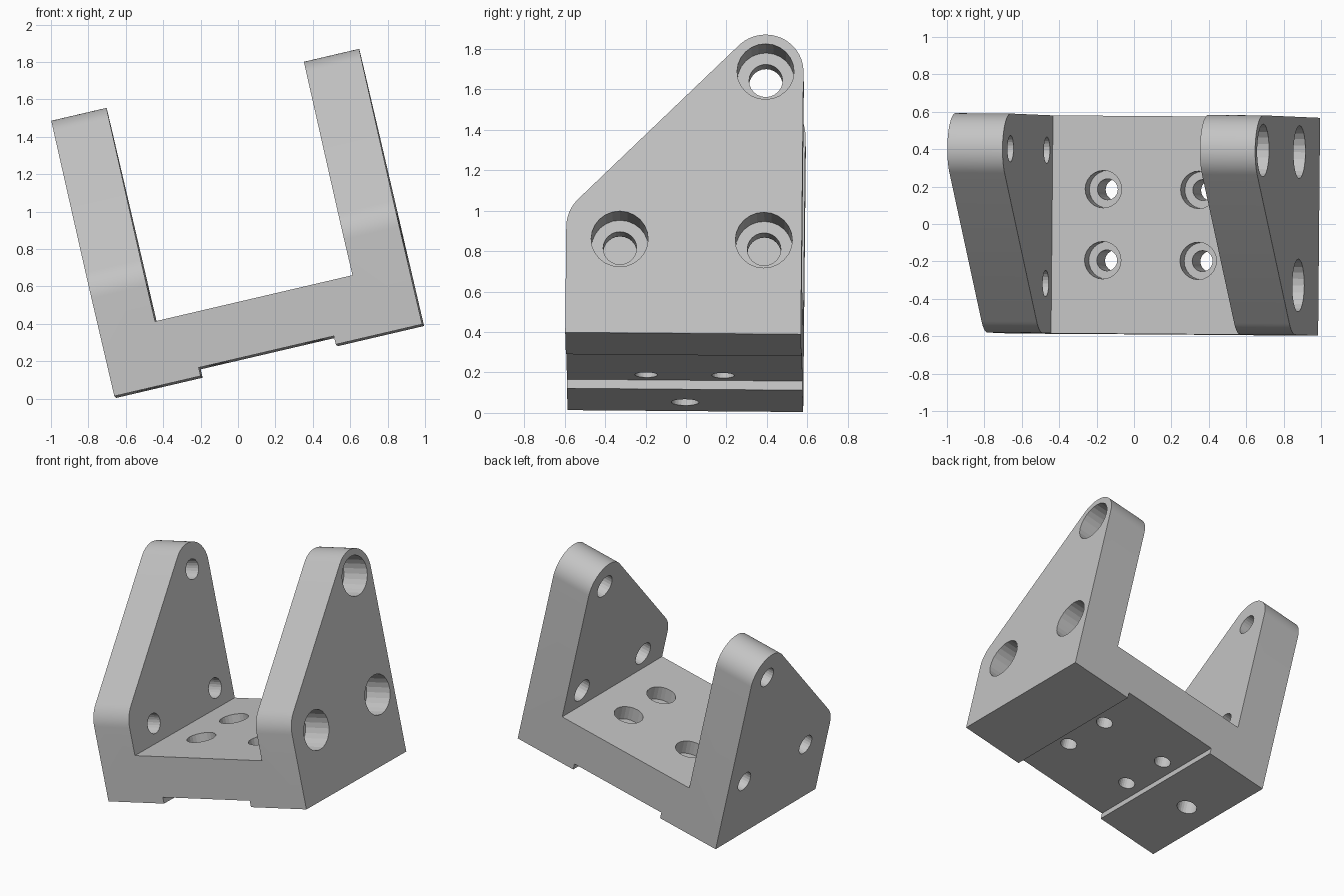
import bpy
import bmesh
from math import sin, cos, radians
from mathutils import Matrix, Vector

old = bpy.data.objects.get("Cube")
if old:
    bpy.data.objects.remove(old, do_unlink=True)

WIDTH, HALF_DEPTH, HEIGHT = 1.69, 0.5825, 1.52
WALL, FLOOR = 0.303, 0.34
PAD, GROOVE = 0.474, 0.046
X, Y, Z = Vector((1, 0, 0)), Vector((0, 1, 0)), Vector((0, 0, 1))


def add_object(name, bm):
    bmesh.ops.recalc_face_normals(bm, faces=bm.faces)
    mesh = bpy.data.meshes.new(name)
    bm.to_mesh(mesh)
    bm.free()
    obj = bpy.data.objects.new(name, mesh)
    bpy.context.scene.collection.objects.link(obj)
    return obj


def prism(name, points, sweep):
    """Extrude a closed outline along a vector."""
    bm = bmesh.new()
    face = bm.faces.new([bm.verts.new(p) for p in points])
    grown = bmesh.ops.extrude_face_region(bm, geom=[face])["geom"]
    bmesh.ops.translate(bm, vec=sweep, verts=[g for g in grown if isinstance(g, bmesh.types.BMVert)])
    return add_object(name, bm)


def arc(cx, cy, r, start, end, steps):
    angles = [radians(start + (end - start) * i / steps) for i in range(steps + 1)]
    return [(cx + r * cos(a), cy + r * sin(a)) for a in angles]


def combine(target, tool, operation):
    """Apply a boolean and discard the tool."""
    tool.hide_render = True
    mod = target.modifiers.new("cut", "BOOLEAN")
    mod.operation, mod.solver, mod.object = operation, "EXACT", tool
    bpy.context.view_layer.update()
    graph = bpy.context.evaluated_depsgraph_get()
    result = bpy.data.meshes.new_from_object(target.evaluated_get(graph))
    target.modifiers.clear()
    target.data = result
    bpy.data.objects.remove(tool, do_unlink=True)


def drill(target, start, end, radius):
    """Cut a round hole between two points."""
    start, end = Vector(start), Vector(end)
    axis = end - start
    turn = axis.to_track_quat("Z", "Y").to_matrix().to_4x4()
    bm = bmesh.new()
    bmesh.ops.create_cone(bm, cap_ends=True, segments=24, radius1=radius, radius2=radius,
                          depth=axis.length,
                          matrix=Matrix.Translation((start + end) / 2) @ turn)
    combine(target, add_object("drill", bm), "DIFFERENCE")


# U-shaped section with the shallow groove underneath
half = [(PAD, GROOVE), (PAD, 0), (0, 0), (0, HEIGHT + 0.2), (WALL, HEIGHT + 0.2), (WALL, FLOOR)]
section = half + [(WIDTH - x, z) for x, z in reversed(half)]
bracket = prism("bracket", [(x, -1, z) for x, z in section], Y * 2)

# Side outline: sloped front, rounded top and rounded shoulder
top_r, shoulder_r = 0.1875, 0.2
pivot_y, pivot_z = HALF_DEPTH - top_r, HEIGHT - top_r
shoulder_y = shoulder_r - HALF_DEPTH
slope_rise = pivot_z - pivot_y + top_r * 2 ** 0.5
shoulder_z = slope_rise + shoulder_y - shoulder_r * 2 ** 0.5
outline = [(-HALF_DEPTH, -0.2), (HALF_DEPTH, -0.2)]
outline += arc(pivot_y, pivot_z, top_r, 0, 135, 24)
outline += arc(shoulder_y, shoulder_z, shoulder_r, 135, 180, 8)
side = prism("side_outline", [(-0.2, y, z) for y, z in outline], X * (WIDTH + 0.4))
combine(bracket, side, "INTERSECT")

# Wall holes: plain on one side, counterbored on the other
for y, z in ((pivot_y, pivot_z), (pivot_y, 0.477), (-0.318, 0.477)):
    drill(bracket, (-0.1, y, z), (0.5, y, z), 0.071)
    drill(bracket, (1.2, y, z), (1.8, y, z), 0.083)
    drill(bracket, (WIDTH - 0.2, y, z), (1.8, y, z), 0.141)

# Counterbored floor holes
for x in (WIDTH / 2 - 0.262, WIDTH / 2 + 0.262):
    for y in (-0.19, 0.19):
        drill(bracket, (x, y, -0.1), (x, y, 0.5), 0.056)
        drill(bracket, (x, y, FLOOR - 0.1), (x, y, 0.5), 0.1)

# Blind hole under one pad
drill(bracket, (0.19, 0, -0.1), (0.19, 0, 0.35), 0.068)

# Tilted resting pose
u = Vector((0.974, -0.007, 0.2275)).normalized()
w = u.cross(Vector((0.009, 1, -0.008))).normalized()
v = w.cross(u)
pose = Matrix((u, v, w)).transposed().to_4x4()
bracket.data.transform(Matrix.Translation((-0.656, -0.003, 0.009)) @ pose)

# Material and shading
grey = bpy.data.materials.new("light_grey")
grey.use_nodes = True
colour = (0.55, 0.55, 0.55, 1)
grey.diffuse_color = colour
grey.node_tree.nodes["Principled BSDF"].inputs["Base Color"].default_value = colour
bracket.data.materials.clear()
bracket.data.materials.append(grey)
for face in bracket.data.polygons:
    face.material_index = 0

bpy.ops.object.select_all(action="DESELECT")
bracket.select_set(True)
bpy.context.view_layer.objects.active = bracket
bpy.ops.object.shade_smooth_by_angle(angle=radians(10))
